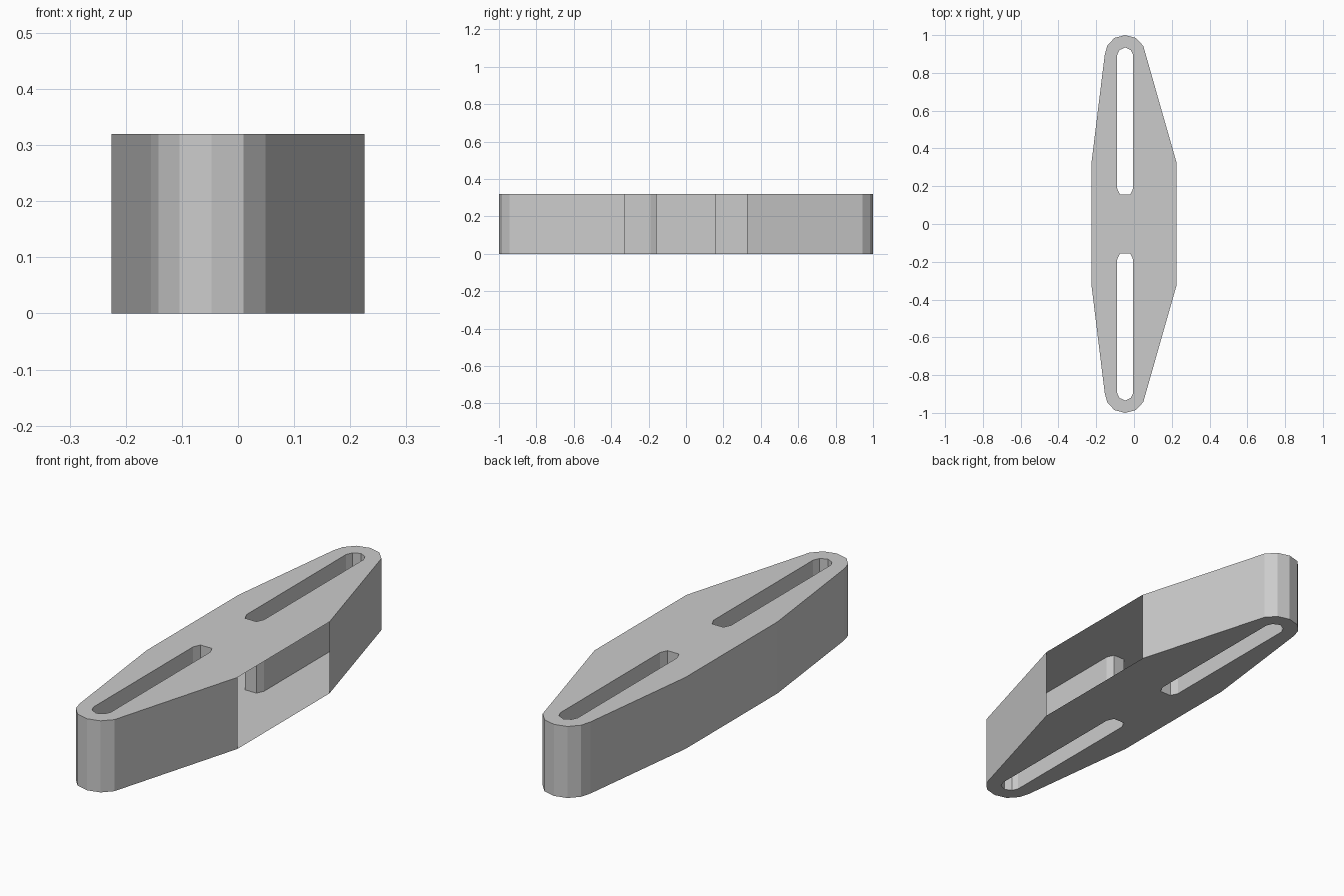
import bpy, bmesh

if "Cube" in bpy.data.objects:
    bpy.data.objects.remove(bpy.data.objects["Cube"])

HEIGHT = 0.32

# Half outline (y > 0) going from the right side round the tip to the left side
half = [(0.225, 0.325), (0.049, 0.943), (0.01, 0.985), (-0.047, 1.0),
        (-0.104, 0.985), (-0.142, 0.943), (-0.155, 0.895), (-0.225, 0.325)]
outline = half + [(x, -y) for x, y in reversed(half)]

# Slot: blunt inner end, rounded outer end
slot = [(-0.019, 0.157), (-0.004, 0.19), (-0.004, 0.893), (-0.016, 0.92),
        (-0.047, 0.935), (-0.078, 0.92), (-0.09, 0.893), (-0.09, 0.19),
        (-0.075, 0.157)]
slot_front = [(x, -y) for x, y in slot]

bm = bmesh.new()


def ring(points, z):
    return [bm.verts.new((x, y, z)) for x, y in points]


def ring_edges(verts):
    return [bm.edges.new((a, b)) for a, b in zip(verts, verts[1:] + verts[:1])]


loops = [outline, slot, slot_front]
bottom = [ring(p, 0) for p in loops]
top = [ring(p, HEIGHT) for p in loops]

# Top and bottom plates with the slots left open
for rings in (bottom, top):
    edges = [e for r in rings for e in ring_edges(r)]
    bmesh.ops.triangle_fill(bm, use_beauty=True, use_dissolve=False, edges=edges)

# Outer and slot walls; the flat right side stays open, showing the hollow inside
for low, high in zip(bottom, top):
    n = len(low)
    for i in range(n):
        j = (i + 1) % n
        if low[i].co.x > 0.2 and low[j].co.x > 0.2:
            continue
        bm.faces.new((low[i], low[j], high[j], high[i]))

bmesh.ops.recalc_face_normals(bm, faces=bm.faces[:])
mesh = bpy.data.meshes.new("slotted_plate")
bm.to_mesh(mesh)
bm.free()
bpy.context.collection.objects.link(bpy.data.objects.new("slotted_plate", mesh))
